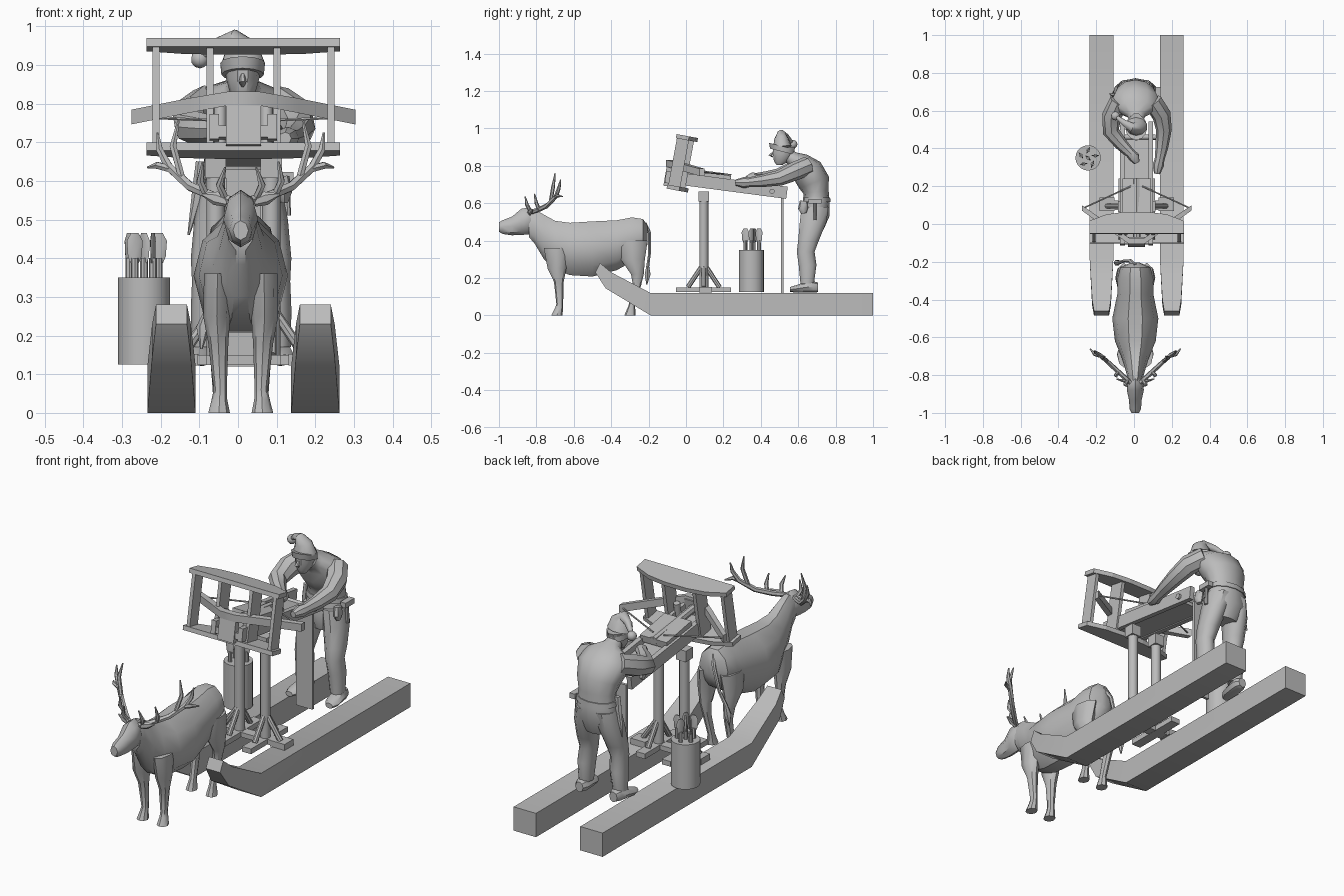
import bpy, bmesh, math
from mathutils import Vector, Matrix

grey = bpy.data.materials.new("plain grey")
grey.diffuse_color = (0.5, 0.5, 0.5, 1)


def finish(name, bm, smooth=True):
    bmesh.ops.recalc_face_normals(bm, faces=bm.faces)
    me = bpy.data.meshes.new(name)
    bm.to_mesh(me)
    bm.free()
    ob = bpy.data.objects.new(name, me)
    bpy.context.collection.objects.link(ob)
    me.materials.append(grey)
    if smooth:
        bpy.ops.object.select_all(action='DESELECT')
        bpy.context.view_layer.objects.active = ob
        ob.select_set(True)
        bpy.ops.object.shade_smooth_by_angle(angle=math.radians(42))
    return ob


def loft(name, pts, n=8, ref=(1, 0, 0), axis=None):
    """Tube through (x, y, z, half width, half height); axis fixes the ring planes."""
    bm = bmesh.new()
    P = [Vector(p[:3]) for p in pts]
    rings = []
    for i, p in enumerate(pts):
        t = Vector(axis) if axis else P[min(i + 1, len(P) - 1)] - P[max(i - 1, 0)]
        t.normalize()
        r = Vector(ref)
        w = (r - t * r.dot(t)).normalized()
        h = t.cross(w)
        rw, rh = p[3], p[-1]
        off = math.pi / 4 if n == 4 else 0
        k = math.sqrt(2) if n == 4 else 1
        rings.append([bm.verts.new(P[i] + w * rw * k * math.cos(off + a * math.tau / n)
                                   + h * rh * k * math.sin(off + a * math.tau / n)) for a in range(n)])
    for a, b in zip(rings, rings[1:]):
        for j in range(n):
            bm.faces.new((a[j], a[(j + 1) % n], b[(j + 1) % n], b[j]))
    bm.faces.new(rings[0])
    bm.faces.new(rings[-1])
    return finish(name, bm)


def box(name, c, size, tilt=0.0):
    bm = bmesh.new()
    m = Matrix.Translation(c) @ Matrix.Rotation(math.radians(tilt), 4, 'X') @ Matrix.Diagonal((*size, 1))
    bmesh.ops.create_cube(bm, size=1, matrix=m)
    return finish(name, bm, False)


def rod(name, a, b, r, n=10):
    ref = (0, 1, 0) if abs(a[0] - b[0]) > abs(a[2] - b[2]) else (1, 0, 0)
    return loft(name, [(*a, r), (*b, r)], n, ref)


def ball(name, c, r):
    bm = bmesh.new()
    bmesh.ops.create_icosphere(bm, subdivisions=2, radius=r, matrix=Matrix.Translation(c))
    return finish(name, bm)


# Two upturned runners: side profile with half width narrowing at the tip
for side, cx in (("left", -0.172), ("right", 0.2)):
    bm = bmesh.new()
    pairs = [((1, 0), (1, .12), .0625), ((-.19, 0), (-.19, .12), .0625),
             ((-.43, .145), (-.40, .23), .05), ((-.485, .23), (-.46, .28), .04)]
    rings = []
    for lo, hi, w in pairs:
        rings.append([bm.verts.new((cx + sx * w, q[0], q[1]))
                      for sx, q in ((-1, lo), (1, lo), (1, hi), (-1, hi))])
    for a, b in zip(rings, rings[1:]):
        for j in range(4):
            bm.faces.new((a[j], a[(j + 1) % 4], b[(j + 1) % 4], b[j]))
    bm.faces.new(rings[0])
    bm.faces.new(rings[-1])
    finish(side + "_runner", bm)

# Reindeer body, neck and head
DX = 0.007
loft("deer_body", [(DX, -.205, .43, .025, .05), (DX, -.23, .42, .08, .10), (DX, -.29, .405, .095, .125),
                   (DX, -.37, .375, .095, .14), (DX, -.50, .355, .122, .155), (DX, -.62, .355, .108, .147),
                   (DX, -.70, .375, .075, .137), (DX, -.76, .42, .056, .125), (DX, -.81, .475, .042, .095),
                   (DX, -.84, .49, .038, .075)], 10, axis=(0, -1, 0))
loft("deer_head", [(DX, -.81, .51, .025, .05), (DX, -.84, .505, .043, .072), (DX, -.88, .50, .045, .07),
                   (DX, -.93, .478, .034, .05), (DX, -.98, .472, .030, .037), (DX, -1.0, .472, .02, .025)],
     8, axis=(0, -1, 0))

# Tail with tuft
loft("deer_tail", [(DX, -.22, .49, .012), (-.02, -.195, .44, .01), (-.05, -.195, .33, .008), (-.08, -.205, .26, .009),
                   (-.09, -.205, .22, .018), (-.095, -.21, .165, .003)], 6)

for side, s in (("left", -1), ("right", 1)):
    X = lambda v: DX + s * v
    loft(side + "_deer_front_leg", [(X(.06), -.69, .36, .035, .07), (X(.062), -.69, .25, .035, .05),
                                    (X(.058), -.68, .18, .026, .026), (X(.053), -.675, .06, .017, .018),
                                    (X(.055), -.68, .035, .02, .022), (X(.056), -.69, .0, .028, .03)], 8, axis=(0, 0, -1))
    loft(side + "_deer_hind_leg", [(X(.06), -.29, .40, .04, .085), (X(.07), -.285, .3, .036, .065),
                                   (X(.066), -.26, .22, .024, .034), (X(.06), -.262, .16, .02, .022),
                                   (X(.055), -.29, .05, .017, .018), (X(.056), -.30, .0, .027, .03)], 8, axis=(0, 0, -1))
    loft(side + "_deer_ear", [(X(.035), -.835, .545, .012, .008), (X(.065), -.83, .555, .018, .009),
                              (X(.10), -.82, .565, .003, .003)], 6, (0, 0, 1))
    # Antler beam with tines
    loft(side + "_antler", [(X(.025), -.84, .55, .012), (X(.07), -.80, .56, .013), (X(.13), -.745, .585, .013),
                            (X(.185), -.695, .635, .012), (X(.21), -.68, .68, .01), (X(.215), -.67, .725, .003)], 6, (0, 1, 0))
    for i, (a, b, c) in enumerate([((.09, -.785, .565), (.105, -.80, .60), (.098, -.81, .65)),
                                   ((.04, -.83, .555), (.055, -.85, .59), (.04, -.86, .635)),
                                   ((.15, -.725, .60), (.175, -.71, .69), (.16, -.70, .76)),
                                   ((.18, -.70, .63), (.215, -.69, .64), (.24, -.66, .635))]):
        loft(f"{side}_antler_tine_{i}", [(X(a[0]), *a[1:], .010), (X(b[0]), *b[1:], .010), (X(c[0]), *c[1:], .003)],
             6, (0, 1, 0))

# Stand: two posts with crossed feet, braces and top blocks
CX = 0.014
for side, s in (("left", -1), ("right", 1)):
    px = CX + s * .072
    rod(side + "_stand_post", (px, .095, .14), (px, .095, .63), .024, 12)
    box(side + "_stand_top_block", (px, .095, .635), (.055, .056, .055))
    box(side + "_stand_foot", (px, .093, .137), (.05, .295, .026))
    box(side + "_stand_cross_foot", (px + s * .06, .1, .137), (.12, .05, .026))
    box(side + "_stand_pad", (CX + s * .157, .105, .137), (.08, .07, .03))
    for i, d in enumerate((-1, 1)):
        rod(f"{side}_stand_brace_{i}", (px, .095 + d * .085, .15), (px, .095 + d * .012, .26), .013, 8)
    rod(side + "_stand_side_brace", (px + s * .085, .095, .15), (px + s * .01, .095, .26), .013, 8)
box("stand_tie", (CX, .095, .137), (.15, .05, .024))
box("rear_support_plate", (CX, .515, .375), (.09, .014, .51))

# Stock: two rails, a bed, slider and winch pin
T = -7.5
for side, s in (("left", -1), ("right", 1)):
    box(side + "_stock_rail", (CX + s * .075, .215, .698), (.025, .655, .065), T)
box("stock_bed", (CX, .18, .69), (.135, .58, .03), T)
box("slider_block", (CX, .14, .745), (.15, .2, .035), -10)
loft("bolt_groove", [(CX, -.1, .78, .02), (CX, .24, .735, .02)], 8)
box("stock_front_block", (CX, -.095, .755), (.09, .03, .13), -10)
rod("winch_pin", (CX - .1, .46, .663), (CX + .1, .46, .663), .014)

# Tilted bow frame: bulged plates joined by posts
TILT = Matrix.Translation((CX, -.02, .813)) @ Matrix.Rotation(math.radians(-10.5), 4, 'X')
for name, z in (("upper", .137), ("lower", -.137)):
    bm = bmesh.new()
    out = [(-.25, -.058), (.25, -.058), (.25, .01), (.16, .045), (.06, .058), (-.06, .058), (-.16, .045), (-.25, .01)]
    f = bm.faces.new([bm.verts.new(TILT @ Vector((x, y, z - .011))) for x, y in out])
    ext = bmesh.ops.extrude_face_region(bm, geom=[f])
    up = TILT.to_3x3() @ Vector((0, 0, .022))
    bmesh.ops.translate(bm, verts=[v for v in ext["geom"] if isinstance(v, bmesh.types.BMVert)], vec=up)
    finish(name + "_frame_plate", bm, False)
for side, s in (("left", -1), ("right", 1)):
    for name, x, w, d, y in (("outer", .226, .018, .065, -.02), ("inner", .087, .018, .08, .0)):
        o = box(f"{side}_{name}_frame_post", (0, 0, 0), (1, 1, 1))
        o.data.transform(TILT @ Matrix.Translation((s * x, y, 0)) @ Matrix.Diagonal((w, d, .26, 1)))
    # twisted cord bundles either side of the stock
    a, b = TILT @ Vector((s * .06, -.01, -.13)), TILT @ Vector((s * .06, -.01, -.01))
    rod(side + "_cord_bundle", a, b, .016)
    # drawn cord from arm tip to slider
    rod(side + "_bow_cord", (CX + s * .28, .085, .765), (CX + s * .03, .2, .755), .004, 6)
# Bow arms bending back from the middle
loft("bow_arms", [(CX - .29, .085, .765, .014, .019), (CX - .14, -.02, .795, .016, .019), (CX - .04, -.09, .813, .016, .018),
                  (CX + .04, -.09, .813, .016, .018), (CX + .14, -.02, .795, .016, .019),
                  (CX + .29, .085, .765, .014, .019)], 4, (0, 1, 0), axis=(1, 0, 0))

# Quiver barrel with flat-headed bolts
BX, BY = -.243, .35
rod("quiver_barrel", (BX, BY, .125), (BX, BY, .35), .067, 20)
for i in range(6):
    a = i * math.tau / 5 + .3
    r = .04 if i < 5 else 0
    x, y = BX + r * math.cos(a), BY + r * math.sin(a)
    rod(f"bolt_shaft_{i}", (x, y, .34), (x, y, .40), .010, 8)
    ref = (math.cos(i * 1.1), math.sin(i * 1.1), 0)
    loft(f"bolt_head_{i}", [(x, y, .388, .011, .004), (x, y, .405, .018, .004), (x, y, .445, .021, .004),
                            (x, y, .465, .010, .004)], 8, ref)

# Helper: legs, boots
for side, s in (("left", -1), ("right", 1)):
    X = lambda v: .008 + s * v
    loft(side + "_helper_leg", [(X(.05), .69, .58, .055, .075), (X(.065), .68, .50, .056, .075), (X(.08), .655, .40, .05, .058),
                                (X(.085), .64, .34, .042, .05), (X(.09), .65, .27, .04, .05),
                                (X(.095), .648, .17, .034, .038)], 10, axis=(0, 0, -1))
    loft(side + "_helper_boot", [(X(.095), .705, .15, .022, .026), (X(.096), .68, .152, .036, .03),
                                 (X(.10), .64, .15, .037, .029), (X(.107), .59, .142, .038, .02),
                                 (X(.112), .555, .138, .02, .013)], 8, axis=(0, -1, 0))
# Torso leaning forward
loft("helper_torso", [(.008, .685, .46, .07, .05), (.008, .69, .54, .112, .078), (.008, .70, .60, .10, .068),
                      (.008, .695, .66, .095, .068), (.008, .685, .71, .108, .085), (.008, .65, .77, .13, .085),
                      (.01, .61, .815, .115, .058), (.012, .575, .835, .05, .04), (.012, .55, .85, .038, .036)], 12)
# Head, nose, hat
loft("helper_head", [(.012, .50, .805, .018, .018), (.012, .51, .825, .032, .042), (.012, .52, .865, .043, .058),
                     (.012, .525, .90, .046, .062)], 10, axis=(0, 0, 1))
loft("helper_nose", [(.012, .47, .875, .006), (.012, .45, .855, .010), (.012, .465, .848, .006)], 6)
loft("hat_brim", [(.012, .515, .875, .055, .068), (.012, .512, .905, .058, .07)], 12, axis=(0, 0.25, 1))
loft("hat_cone", [(.012, .515, .90, .05, .06), (.008, .51, .945, .038, .045), (-.01, .51, .97, .025, .022),
                  (-.05, .535, .955, .017), (-.09, .565, .925, .01)], 10, (0, 1, 0))
ball("hat_bobble", (-.098, .572, .915), .024)

# Arms reaching to the slider
loft("right_helper_arm", [(.10, .65, .80, .05), (.145, .58, .77, .05), (.158, .50, .735, .042), (.148, .41, .72, .034),
                          (.135, .34, .712, .026), (.128, .31, .71, .03), (.122, .265, .71, .016)], 8)
loft("left_helper_arm", [(-.08, .65, .80, .05), (-.118, .57, .77, .052), (-.122, .49, .74, .044), (-.07, .425, .735, .035),
                         (-.02, .375, .735, .026), (0, .355, .735, .03), (.015, .325, .73, .016)], 8, (0, 0, 1))

# Belt, hammer and knife
loft("belt", [(.008, .698, .605, .106, .074), (.008, .698, .63, .103, .073)], 12, axis=(0, 0, 1))
rod("hammer_handle", (.128, .69, .51), (.125, .69, .62), .009, 8)
box("hammer_head", (.128, .69, .61), (.03, .07, .026))
loft("belt_pouch", [(.115, .63, .61, .018, .022), (.12, .625, .57, .02, .026), (.12, .63, .545, .01, .014)], 8)
loft("belt_knife", [(-.095, .68, .65, .014, .012), (-.10, .68, .58, .018, .014), (-.128, .69, .46, .003)], 6)
